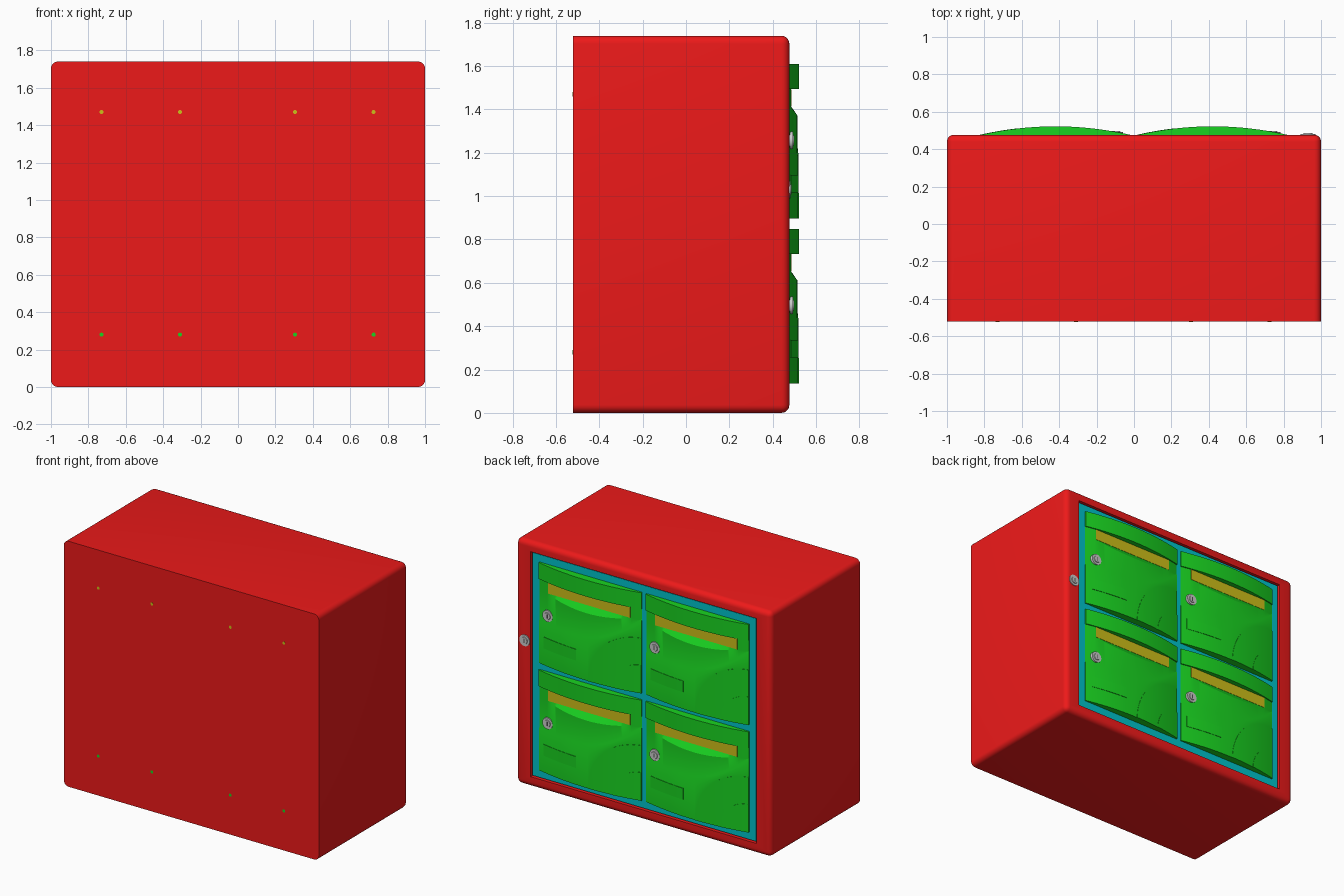
import bpy, bmesh, math
from mathutils import Matrix

if "Cube" in bpy.data.objects:
    bpy.data.objects.remove(bpy.data.objects["Cube"])


def material(name, rgb):
    m = bpy.data.materials.new(name)
    m.diffuse_color = (*rgb, 1)
    m.use_nodes = True
    m.node_tree.nodes["Principled BSDF"].inputs["Base Color"].default_value = m.diffuse_color
    return m


RED = material("red", (0.85, 0.01, 0.01))
GREEN = material("green", (0.01, 0.65, 0.015))
CYAN = material("cyan", (0.0, 0.55, 0.6))
YELLOW = material("yellow", (0.62, 0.52, 0.01))
DARK = material("dark", (0.08, 0.08, 0.08))


def finish(bm, name, mat=None):
    bmesh.ops.recalc_face_normals(bm, faces=bm.faces)
    me = bpy.data.meshes.new(name)
    bm.to_mesh(me)
    bm.free()
    ob = bpy.data.objects.new(name, me)
    bpy.context.collection.objects.link(ob)
    if mat:
        me.materials.append(mat)
    return ob


def box_bm(x0, x1, y0, y1, z0, z1):
    bm = bmesh.new()
    bmesh.ops.create_cube(bm, size=1)
    for v in bm.verts:
        v.co = (x1 if v.co.x > 0 else x0, y1 if v.co.y > 0 else y0, z1 if v.co.z > 0 else z0)
    return bm


def box(name, mat, *dims):
    return finish(box_bm(*dims), name, mat)


def disc(name, mat, x, y0, y1, z, r0, r1=None, n=24):
    """Cylinder or cone along +y from y0 (radius r0) to y1 (radius r1)."""
    bm = bmesh.new()
    mat4 = Matrix.Translation((x, (y0 + y1) / 2, z)) @ Matrix.Rotation(-math.pi / 2, 4, 'X')
    bmesh.ops.create_cone(bm, cap_ends=True, segments=n, radius1=r0,
                          radius2=r0 if r1 is None else r1, depth=y1 - y0, matrix=mat4)
    return finish(bm, name, mat)


def loft(name, mat, xs, ring, cx, z0):
    """Skin the closed (z, y) rings found at each local x."""
    bm = bmesh.new()
    rows = [[bm.verts.new((cx + x, y, z0 + z)) for z, y in ring(x)] for x in xs]
    n = len(rows[0])
    for a, b in zip(rows, rows[1:]):
        for i in range(n):
            j = (i + 1) % n
            bm.faces.new((a[i], a[j], b[j], b[i]))
    bm.faces.new(rows[0])
    bm.faces.new(rows[-1][::-1])
    bmesh.ops.remove_doubles(bm, verts=bm.verts, dist=1e-5)
    return finish(bm, name, mat)


# Cabinet shell: rounded box with sharp rim at -y and an open pocket at +y
bm = box_bm(-1, 1, -0.522, 0.477, 0, 1.74)
edges = [e for e in bm.edges if any(v.co.y > 0 for v in e.verts)]
bmesh.ops.bevel(bm, geom=edges, offset=0.037, segments=5, profile=0.5, affect='EDGES')
bm.normal_update()
face = max((f for f in bm.faces if f.normal.y > 0.99), key=lambda f: f.calc_area())
bmesh.ops.inset_region(bm, faces=[face], thickness=0.02)
for v in face.verts:
    v.co.x = math.copysign(0.885, v.co.x)
    v.co.z = 1.67 if v.co.z > 0.8 else 0.075
pocket = bmesh.ops.extrude_discrete_faces(bm, faces=[face])["faces"][0]
for v in pocket.verts:
    v.co.y = 0.36
finish(bm, "cabinet_shell", RED)

# Inner frame bars around and between the doors
FY = (0.38, 0.466)
for s in (-1, 1):
    box("frame_side", CYAN, *sorted((s * 0.82, s * 0.877)), *FY, 0.083, 1.662)
for name, za, zb in (("bottom", 0.083, 0.14), ("middle", 0.845, 0.902), ("top", 1.605, 1.662)):
    box("frame_" + name, CYAN, -0.82, 0.82, *FY, za, zb)
box("frame_centre", CYAN, -0.022, 0.022, *FY, 0.14, 1.605)

# Door front: bowed surface with stepped arcs, a sweep line and a handle groove
HALF, HEIGHT, BACK = 0.403, 0.713, 0.42
GROOVE = 0.33
R_OUT, R_IN = 0.39, 0.2


def bow(x):
    return 0.523 - 0.046 * (x / HALF) ** 2


def door_ring(x):
    f, s = bow(x), x + HALF
    zi = math.sqrt(max(0, R_IN ** 2 - s * s))
    zo = math.sqrt(max(0, R_OUT ** 2 - s * s))
    y2 = f - 0.005
    y1 = f - 0.0025 if zo > 0 else y2
    y0 = f if zi > 0 else y1
    sweep = 0.29 + 0.22 * (max(0, 0.1 - x) / 0.5) ** 2
    y3 = f - 0.009
    inside = abs(x) < GROOVE
    lip = 0.515 - (0.04 * (1 - (x / GROOVE) ** 2) if inside else 0)
    floor = min(0.485, y3) if inside else y3
    return [(0, BACK), (0, y0), (zi, y0), (zi, y1), (zo, y1), (zo, y2), (sweep, y2),
            (sweep + 0.012, y3), (lip, y3), (0.517, floor), (0.597, floor),
            (0.597, f - 0.001), (HEIGHT, f - 0.001), (HEIGHT, BACK)]


N = 64
columns = {round(-HALF + 2 * HALF * i / N, 5) for i in range(N + 1)}
columns |= {s * (GROOVE + d) for s in (-1, 1) for d in (-0.001, 0.001)}
columns |= {r - HALF - d for r in (R_OUT, R_IN) for d in (0, 0.0005, 0.002, 0.005)}
columns = sorted(columns)


def label_ring(x):
    y = bow(x) - 0.002
    return [(0.12, y - 0.02), (0.12, y), (0.2, y), (0.2, y - 0.02)]


label_xs = [0.08 + 0.28 * i / 12 for i in range(13)]


def lock(name, x, y, z):
    """Round lock: flange, raised barrel and key slot."""
    disc(name + "_flange", None, x, y - 0.03, y + 0.004, z, 0.042, 0.04)
    disc(name + "_barrel", None, x, y, y + 0.009, z, 0.026, 0.023)
    box(name + "_slot", DARK, x - 0.003, x + 0.003, y, y + 0.0095, z - 0.015, z + 0.015)


for cx in (-0.42, 0.42):
    for z0 in (0.136, 0.897):
        loft("door", GREEN, columns, door_ring, cx, z0)
        loft("door_label_plate", GREEN, label_xs, label_ring, cx, z0)
        box("handle_strip", YELLOW, cx - 0.322, cx + 0.322, 0.47, 0.487, z0 + 0.518, z0 + 0.596)
        lock("door_lock", cx + 0.322, 0.489, z0 + 0.36)

# Main lock on the right-hand pillar
lock("pillar_lock", 0.93, 0.478, 1.03)

# Wall screw holes in the -y panel
for x in (-0.73, -0.31, 0.305, 0.725):
    for z, m in ((0.28, GREEN), (1.47, YELLOW)):
        disc("screw_hole", m, x, -0.5228, -0.515, z, 0.011, n=12)

# Smooth curved areas, keep hard edges
for ob in bpy.context.collection.objects:
    ob.select_set(True)
    bpy.context.view_layer.objects.active = ob
bpy.ops.object.shade_smooth_by_angle(angle=math.radians(30))
